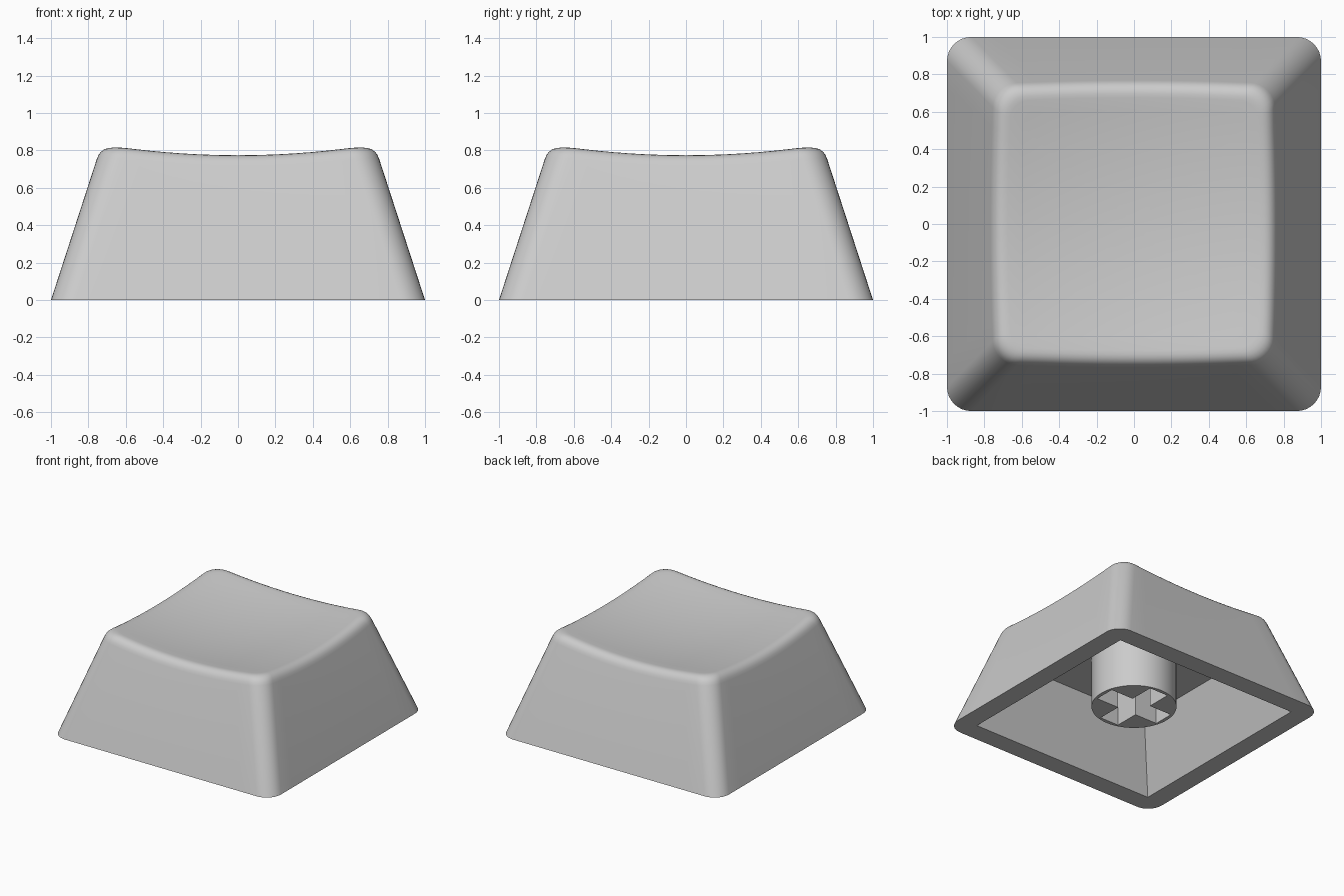
import bpy, bmesh, math
from mathutils import Vector

if "Cube" in bpy.data.objects:
    bpy.data.objects.remove(bpy.data.objects["Cube"])

grey = bpy.data.materials.new("grey plastic")
grey.diffuse_color = (0.6, 0.6, 0.6, 1)
grey.use_nodes = True
grey.node_tree.nodes["Principled BSDF"].inputs["Base Color"].default_value = grey.diffuse_color

CORNER = 0.13     # vertical corner radius
SLOPE = 0.325     # inward lean of the walls
FILLET = 0.07     # size of the rounded top edge


def outline(half, r, arc=8, side=12):
    """Points of a rounded square, counter-clockwise."""
    pts = []
    for q in range(4):
        a0 = q * math.pi / 2
        mid = a0 + math.pi / 4
        c = Vector((math.cos(mid), math.sin(mid))) * (half - r) * math.sqrt(2)
        for i in range(arc + 1):
            a = a0 + i / arc * math.pi / 2
            pts.append(c + r * Vector((math.cos(a), math.sin(a))))
        along = Vector((-math.sin(a0 + math.pi / 2 - math.pi / 2), 0))
        end = pts[-1].copy()
        nxt = Vector((-end.x, end.y)) if q % 2 == 0 else Vector((end.x, -end.y))
        for i in range(1, side):
            pts.append(end.lerp(nxt, i / side))
    return pts


def dish(p):
    """Height of the hollowed top."""
    return 0.72 + 0.115 * (p.x ** 2 + p.y ** 2)


def at(p, z):
    return Vector((p.x, p.y, z))


def finish(obj):
    obj.data.materials.append(grey)
    bpy.ops.object.select_all(action='DESELECT')
    obj.select_set(True)
    bpy.context.view_layer.objects.active = obj
    bpy.ops.object.shade_smooth_by_angle(angle=math.radians(30))


# Edge where the leaning wall meets the dish, with its tangent points
base = outline(1, CORNER)
count = len(base)
edge, low, high = [], [], []
for i in range(count):
    z = 0.78
    for _ in range(8):
        z = dish(outline(1 - SLOPE * z, CORNER)[i])
    half = 1 - SLOPE * z
    edge.append(at(outline(half, CORNER)[i], z))
    zl = z - FILLET
    low.append(at(outline(1 - SLOPE * zl, CORNER)[i], zl))
    p = outline(half - FILLET, CORNER - 0.03)[i]
    high.append(at(p, dish(p)))

# Shell rings: ceiling, inner rim, outer rim, wall, rounded edge, dish
rings = [[at(p, 0.52) for p in outline(0.635, 0)],
         [at(p, 0) for p in outline(0.84, 0)],
         [at(p, 0) for p in base]]
for k in range(7):
    t = k / 6
    rings.append([a * (1 - t) ** 2 + e * 2 * t * (1 - t) + b * t * t
                  for a, e, b in zip(low, edge, high)])
for k in range(1, 10):
    ring = [p.xy * (1 - k / 10) for p in high]
    rings.append([at(p, dish(p)) for p in ring])

bm = bmesh.new()
loops = [[bm.verts.new(p) for p in ring] for ring in rings]
for a, b in zip(loops, loops[1:]):
    for i in range(count):
        j = (i + 1) % count
        bm.faces.new((a[i], a[j], b[j], b[i]))
bm.faces.new(loops[0])
centre = bm.verts.new((0, 0, dish(Vector((0, 0)))))
for i in range(count):
    bm.faces.new((loops[-1][i], loops[-1][(i + 1) % count], centre))
bmesh.ops.remove_doubles(bm, verts=bm.verts, dist=1e-5)
bmesh.ops.recalc_face_normals(bm, faces=bm.faces)
mesh = bpy.data.meshes.new("keycap_shell")
bm.to_mesh(mesh)
bm.free()
shell = bpy.data.objects.new("keycap_shell", mesh)
bpy.context.collection.objects.link(shell)
finish(shell)

# Mounting stem with a cross-shaped socket
bpy.ops.mesh.primitive_cylinder_add(vertices=64, radius=0.32, depth=0.435,
                                    location=(0, 0, 0.3225))
stem = bpy.context.object
stem.name = "stem"
for n, size in enumerate(((0.58, 0.17), (0.17, 0.58))):
    bpy.ops.mesh.primitive_cube_add(size=1, location=(0, 0, 0.25))
    cutter = bpy.context.object
    cutter.name = "socket_cutter_%d" % (n + 1)
    cutter.scale = (size[0], size[1], 0.5)
    cutter.hide_render = True
    cutter.hide_set(True)
    cut = stem.modifiers.new("socket_%d" % (n + 1), 'BOOLEAN')
    cut.operation = 'DIFFERENCE'
    cut.solver = 'EXACT'
    cut.object = cutter
finish(stem)
